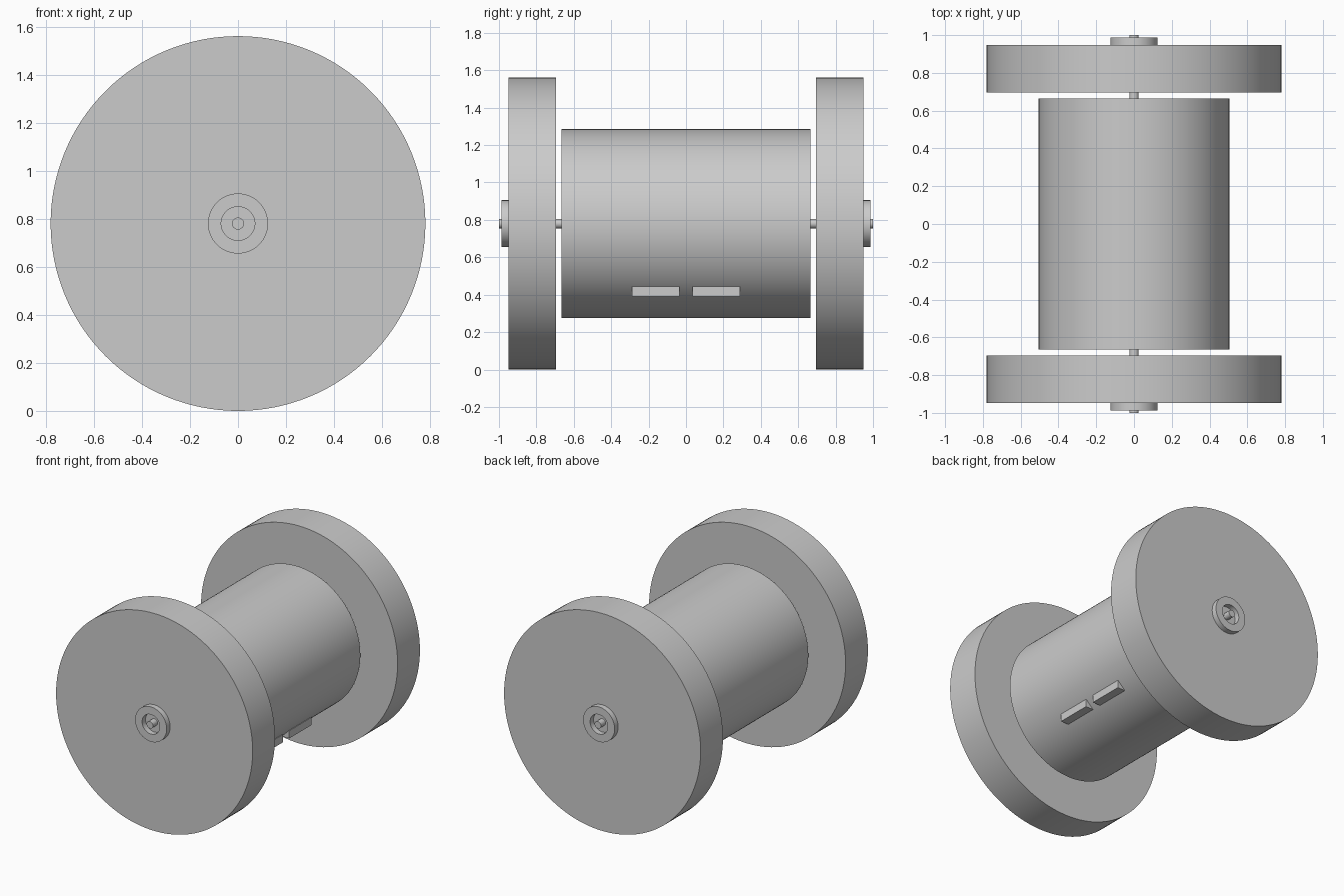
import bpy
import bmesh
import math
from mathutils import Matrix

cube = bpy.data.objects.get("Cube")
if cube:
    bpy.data.objects.remove(cube, do_unlink=True)

AXLE_Z = 0.78

grey = bpy.data.materials.new("plain grey")
grey.use_nodes = True
COLOUR = (0.6, 0.6, 0.6, 1)
grey.diffuse_color = COLOUR
grey.node_tree.nodes["Principled BSDF"].inputs["Base Color"].default_value = COLOUR


def finish(name, bm, smooth=True):
    bmesh.ops.recalc_face_normals(bm, faces=bm.faces)
    mesh = bpy.data.meshes.new(name)
    bm.to_mesh(mesh)
    bm.free()
    mesh.materials.append(grey)
    obj = bpy.data.objects.new(name, mesh)
    bpy.context.collection.objects.link(obj)
    if smooth:
        bpy.ops.object.select_all(action="DESELECT")
        obj.select_set(True)
        bpy.context.view_layer.objects.active = obj
        bpy.ops.object.shade_smooth_by_angle(angle=math.radians(30))
    return obj


def cylinder(name, radius, y0, y1, segments=128):
    """Solid round part lying along y on the axle line."""
    bm = bmesh.new()
    place = Matrix.Translation((0, (y0 + y1) / 2, AXLE_Z)) @ Matrix.Rotation(math.pi / 2, 4, "X")
    bmesh.ops.create_cone(bm, cap_ends=True, segments=segments, radius1=radius,
                          radius2=radius, depth=abs(y1 - y0), matrix=place)
    return finish(name, bm)


def ring(name, inner, outer, y0, y1, segments=96):
    """Rectangular section spun round the axle line."""
    bm = bmesh.new()
    section = [(inner, y0), (outer, y0), (outer, y1), (inner, y1)]
    verts = [bm.verts.new((r, y, AXLE_Z)) for r, y in section]
    edges = [bm.edges.new((verts[i], verts[(i + 1) % 4])) for i in range(4)]
    bmesh.ops.spin(bm, geom=verts + edges, cent=(0, 0, AXLE_Z), axis=(0, 1, 0),
                   angle=math.tau, steps=segments, use_merge=True)
    bmesh.ops.remove_doubles(bm, verts=bm.verts, dist=0.0001)
    return finish(name, bm)


def box(name, x0, x1, y0, y1, z0, z1):
    bm = bmesh.new()
    place = Matrix.Translation(((x0 + x1) / 2, (y0 + y1) / 2, (z0 + z1) / 2))
    size = Matrix.Diagonal((x1 - x0, abs(y1 - y0), z1 - z0, 1))
    bmesh.ops.create_cube(bm, size=1, matrix=place @ size)
    return finish(name, bm, smooth=False)


# Central drum and the thin rod through everything
cylinder("drum_body", 0.505, -0.665, 0.665)
cylinder("axle", 0.025, -1, 1, 48)

# Wheel, hub collar and side block at each end
for end, s in (("front", -1), ("back", 1)):
    cylinder(end + "_wheel", 0.78, s * 0.695, s * 0.948)
    ring(end + "_hub_collar", 0.07, 0.125, s * 0.94, s * 0.987)
    box(end + "_side_block", 0.25, 0.382, s * 0.035, s * 0.29, 0.39, 0.445)
